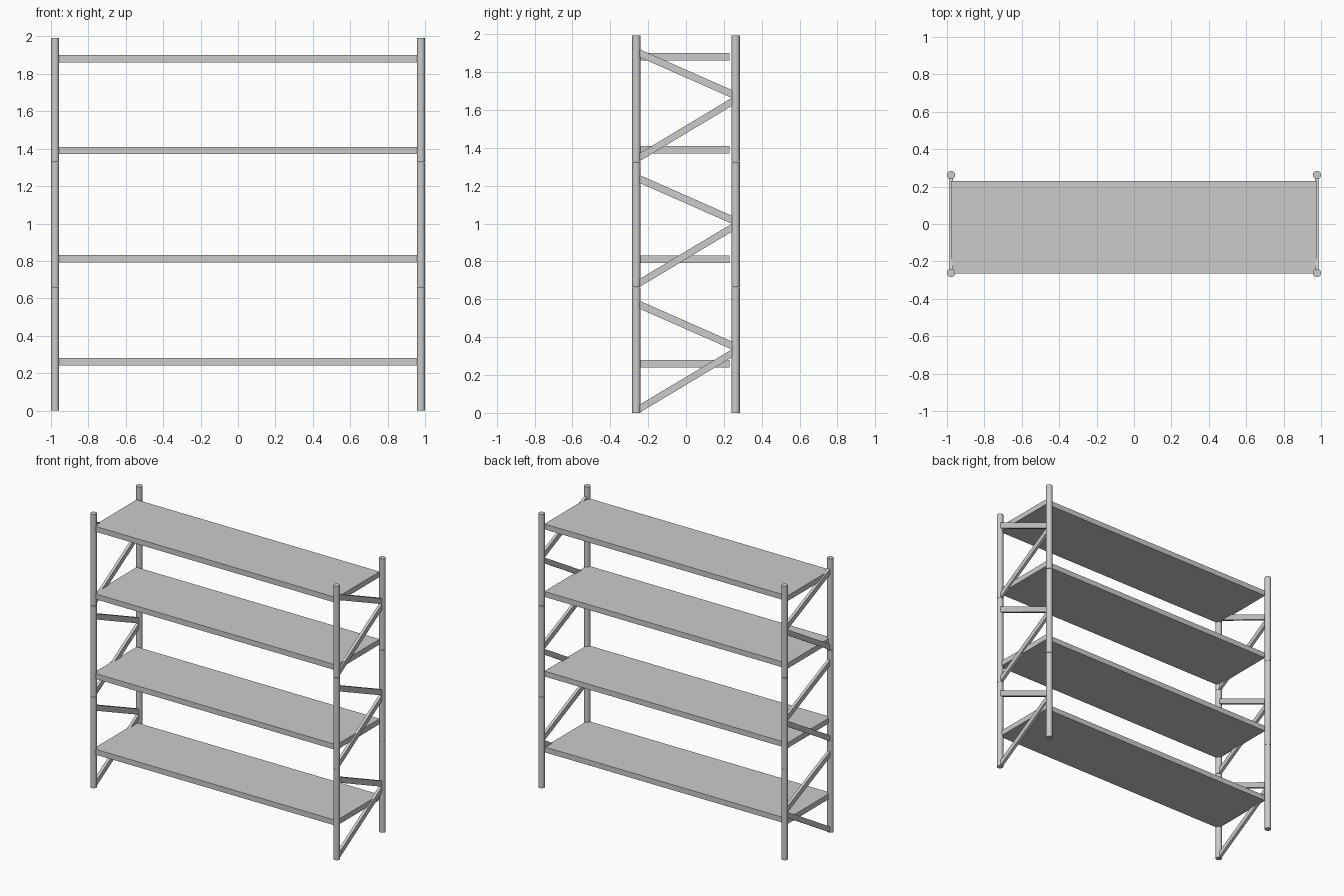
import bpy
import bmesh

if "Cube" in bpy.data.objects:
    bpy.data.objects.remove(bpy.data.objects["Cube"])

POST_X, POST_Y, POST_R = 0.978, 0.262, 0.022
BAY = 0.664          # height of one frame section
BAR_HALF_X = 0.0105  # half width of a brace bar
BAR_HALF_Z = 0.021   # half height of a brace bar, measured upright


def cylinder(name, x, y, z0, z1, radius):
    bpy.ops.mesh.primitive_cylinder_add(
        vertices=16, radius=radius, depth=z1 - z0, location=(x, y, (z0 + z1) / 2))
    obj = bpy.context.object
    obj.name = name
    bpy.ops.object.shade_smooth_by_angle()
    return obj


def box(name, lo, hi):
    size = [b - a for a, b in zip(lo, hi)]
    centre = [(a + b) / 2 for a, b in zip(lo, hi)]
    bpy.ops.mesh.primitive_cube_add(size=1, location=centre)
    obj = bpy.context.object
    obj.name = name
    obj.scale = size
    bpy.ops.object.transform_apply(location=False, rotation=False, scale=True)
    return obj


def brace(name, x, start, end):
    """Sloping flat bar in the y-z plane with upright cut ends."""
    bm = bmesh.new()
    profile = [(start[0], start[1] - BAR_HALF_Z), (end[0], end[1] - BAR_HALF_Z),
               (end[0], end[1] + BAR_HALF_Z), (start[0], start[1] + BAR_HALF_Z)]
    face = bm.faces.new([bm.verts.new((x - BAR_HALF_X, y, z)) for y, z in profile])
    out = bmesh.ops.extrude_face_region(bm, geom=[face])
    verts = [v for v in out["geom"] if isinstance(v, bmesh.types.BMVert)]
    bmesh.ops.translate(bm, verts=verts, vec=(2 * BAR_HALF_X, 0, 0))
    bmesh.ops.recalc_face_normals(bm, faces=bm.faces)
    mesh = bpy.data.meshes.new(name)
    bm.to_mesh(mesh)
    bm.free()
    obj = bpy.data.objects.new(name, mesh)
    bpy.context.collection.objects.link(obj)
    return obj


for side, sx in (("left", -1), ("right", 1)):
    x = sx * POST_X
    for i in range(3):
        z = i * BAY
        # post sections, stacked with a fine seam
        for place, sy in (("front", -1), ("back", 1)):
            cylinder(f"{place}_{side}_post_{i + 1}", x, sy * POST_Y,
                     z, z + BAY - (0.002 if i < 2 else 0), POST_R)
        # zigzag braces
        brace(f"{side}_lower_brace_{i + 1}", x, (-0.247, z + 0.021), (0.247, z + 0.317))
        brace(f"{side}_upper_brace_{i + 1}", x, (-0.247, z + 0.572), (0.247, z + 0.354))

# shelf boards
for i, top in enumerate((0.28, 0.831, 1.41, 1.901)):
    box(f"shelf_{i + 1}", (-POST_X, -POST_Y - 0.003, top - 0.039), (POST_X, 0.231, top))
